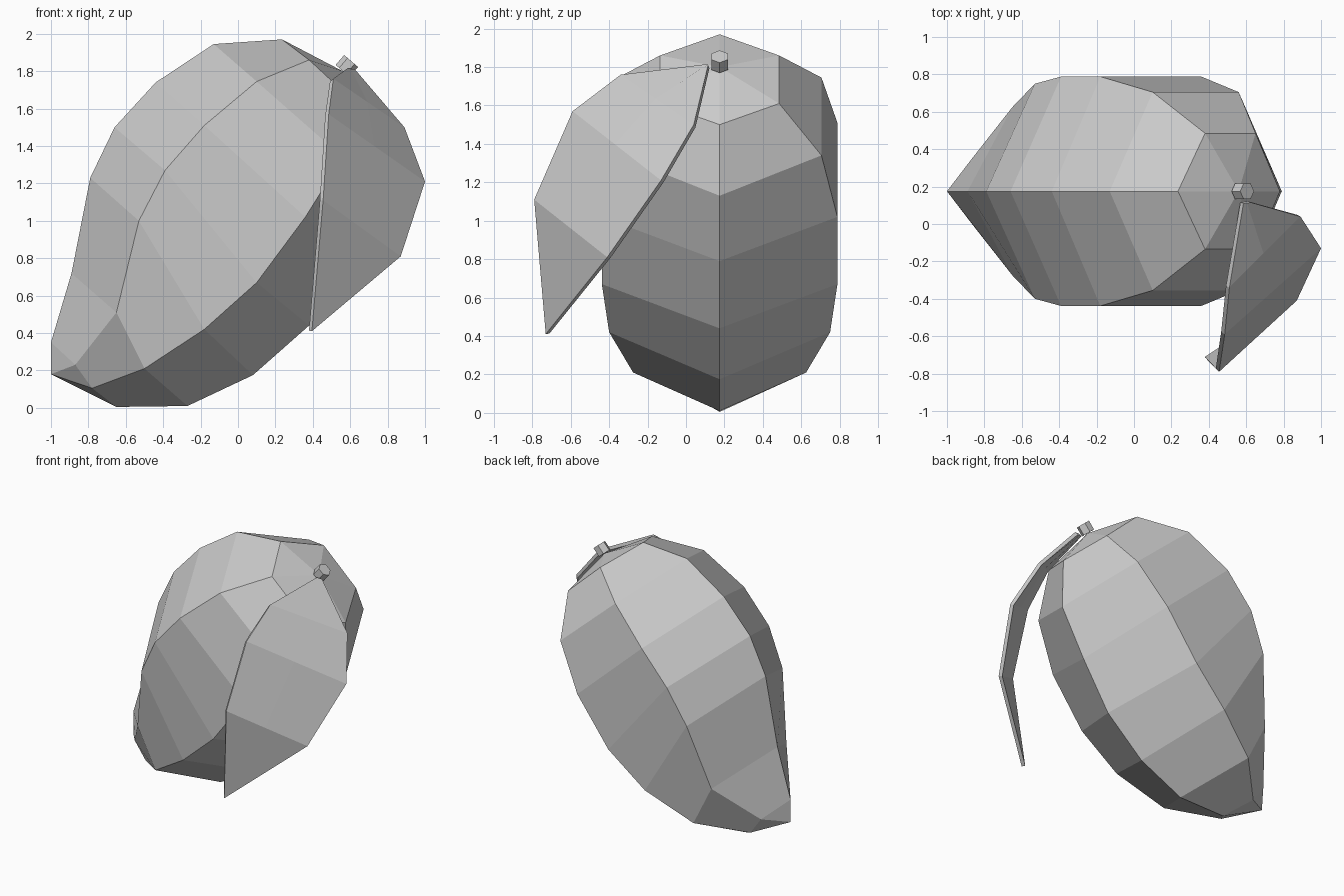
import bpy
import bmesh
from mathutils import Vector

cube = bpy.data.objects.get("Cube")
if cube:
    bpy.data.objects.remove(cube, do_unlink=True)

GREY = (0.6, 0.6, 0.6, 1.0)
grey = bpy.data.materials.new("plain grey")
grey.use_nodes = True
grey.diffuse_color = GREY
grey.node_tree.nodes["Principled BSDF"].inputs["Base Color"].default_value = GREY

MIDDLE_Y = 0.175  # symmetry plane of the fruit


def finish(bm, name):
    """Turn a bmesh into a flat shaded, grey object."""
    bmesh.ops.recalc_face_normals(bm, faces=bm.faces)
    mesh = bpy.data.meshes.new(name)
    bm.to_mesh(mesh)
    bm.free()
    mesh.materials.append(grey)
    obj = bpy.data.objects.new(name, mesh)
    bpy.context.collection.objects.link(obj)
    return obj


def bridge(bm, lower, upper, closed):
    """Join two rows of vertices with quads."""
    count = len(lower)
    for i in range(count if closed else count - 1):
        j = (i + 1) % count
        bm.faces.new((lower[i], lower[j], upper[j], upper[i]))


def fan(bm, row, tip, closed):
    """Join a row of vertices to one tip."""
    count = len(row)
    for i in range(count if closed else count - 1):
        bm.faces.new((row[i], row[(i + 1) % count], tip))


# Fruit: six-sided rings along a leaning axis.
# Each ring: upper ridge, upper side, lower side, lower ridge (x, z), half width
rings = [
    ((-1.0, .35), (-.87, .23), (-.78, .105), (-.65, .005), .17),
    ((-.89, .72), (-.65, .51), (-.5, .21), (-.27, .01), .45),
    ((-.79, 1.23), (-.53, 1.0), (-.18, .42), (.08, .175), .575),
    ((-.66, 1.5), (-.39, 1.27), (.1, .67), (.38, .44), .613),
    ((-.44, 1.74), (-.18, 1.51), (.36, 1.02), (.6, .79), .613),
    ((-.13, 1.945), (.1, 1.745), (.56, 1.34), (.79, 1.13), .53),
    ((.235, 1.97), (.38, 1.86), (.65, 1.61), (.78, 1.5), .31),
]
bm = bmesh.new()
rows = []
for top, upper, lower, bottom, half in rings:
    outline = [(top, 0), (upper, -half), (lower, -half),
               (bottom, 0), (lower, half), (upper, half)]
    rows.append([bm.verts.new((x, MIDDLE_Y + y, z)) for (x, z), y in outline])
for a, b in zip(rows, rows[1:]):
    bridge(bm, a, b, True)
fan(bm, rows[0], bm.verts.new((-1.0, MIDDLE_Y, .18)), True)
fan(bm, rows[-1], bm.verts.new((.56, MIDDLE_Y, 1.8)), True)
finish(bm, "fruit")

# Stem: short hexagonal peg on the leaning axis
bm = bmesh.new()
bmesh.ops.create_cone(bm, cap_ends=True, segments=6, radius1=.049,
                      radius2=.049, depth=.07)
axis = Vector((.656, 0, .755))
across = Vector((.755, 0, -.656))
for v in bm.verts:
    # The corners point along the symmetry plane
    x, y, z = v.co
    v.co = Vector((.582, MIDDLE_Y, 1.828)) + across * y + Vector((0, x, 0)) + axis * z
finish(bm, "stem")

# Leaf: left and right edges with a midrib between them
edges = [
    ((.585, .11, 1.815), (.625, .115, 1.81)),
    ((.51, -.34, 1.76), (.89, .04, 1.5)),
    ((.485, -.59, 1.57), (1.0, -.13, 1.21)),
    ((.455, -.79, 1.11), (.87, -.41, .81)),
]
bm = bmesh.new()
rows = []
for a, b in edges:
    a, b = Vector(a), Vector(b)
    rows.append([bm.verts.new(p) for p in (a, a.lerp(b, .48), b)])
for a, b in zip(rows, rows[1:]):
    bridge(bm, a, b, False)
fan(bm, rows[-1], bm.verts.new((.395, -.73, .41)), False)
leaf = finish(bm, "leaf")

# Give the leaf its thickness on the side facing the fruit
mesh = leaf.data
if sum(p.normal.y for p in mesh.polygons) > 0:
    mesh.flip_normals()
solid = leaf.modifiers.new("thickness", "SOLIDIFY")
solid.thickness = .025
solid.offset = -1
